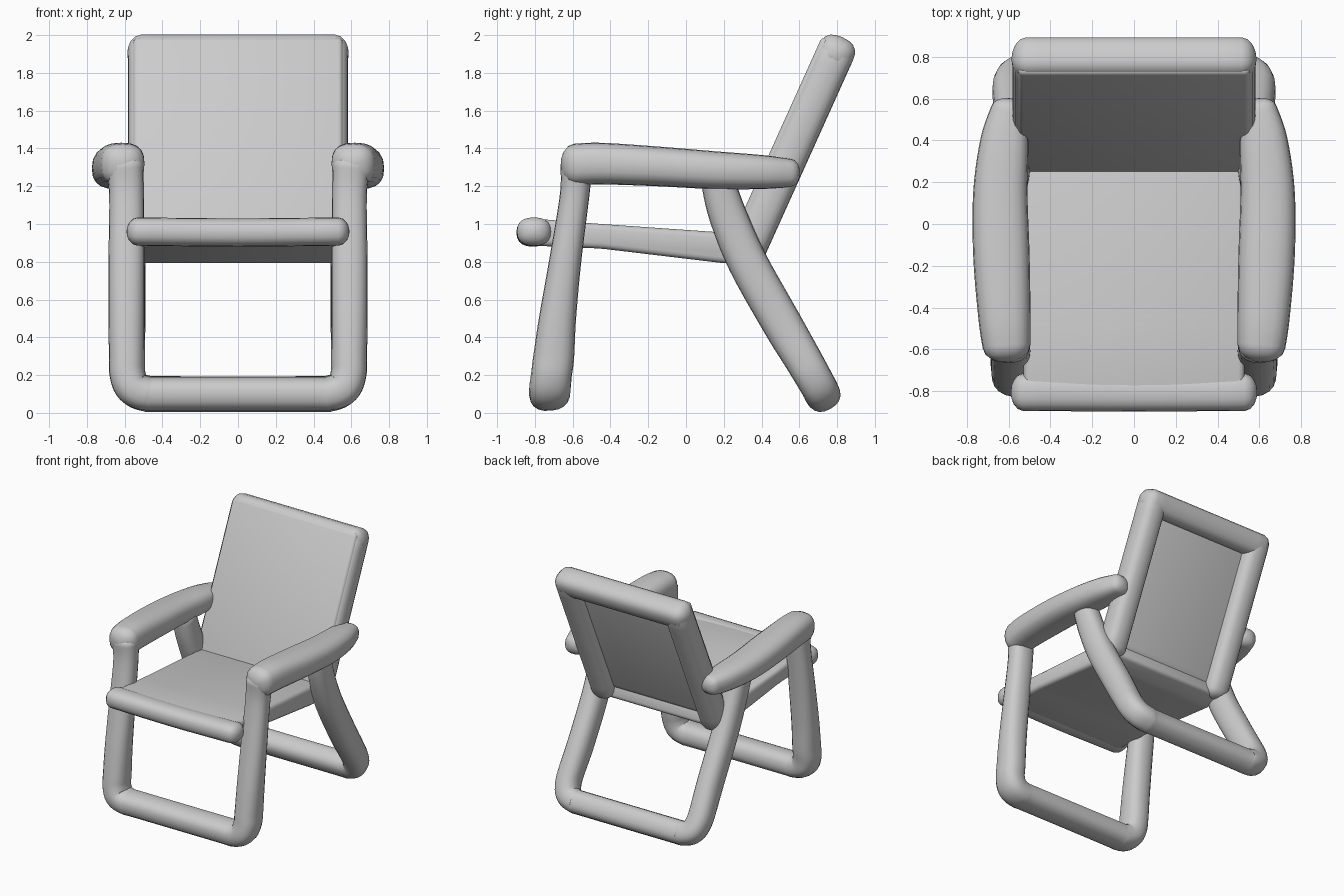
import bpy, bmesh, math
from mathutils import Vector

if "Cube" in bpy.data.objects:
    bpy.data.objects.remove(bpy.data.objects["Cube"])


def finish(bm, name, angle=50):
    bmesh.ops.recalc_face_normals(bm, faces=bm.faces[:])
    mesh = bpy.data.meshes.new(name)
    bm.to_mesh(mesh)
    bm.free()
    obj = bpy.data.objects.new(name, mesh)
    bpy.context.collection.objects.link(obj)
    bpy.ops.object.select_all(action='DESELECT')
    obj.select_set(True)
    bpy.context.view_layer.objects.active = obj
    bpy.ops.object.shade_smooth_by_angle(angle=math.radians(angle))
    return obj


def smooth_path(pts, steps=5):
    """Catmull-Rom samples through (x, y, z, w, h) points."""
    n, out = len(pts), []
    for i in range(n - 1):
        a, b, c, d = (pts[min(max(j, 0), n - 1)] for j in (i - 1, i, i + 1, i + 2))
        for s in range(steps):
            t = s / steps
            out.append([0.5 * (2 * q + (r - p) * t + (2 * p - 5 * q + 4 * r - u) * t * t
                               + (3 * q - p - 3 * r + u) * t ** 3)
                        for p, q, r, u in zip(a, b, c, d)])
    out.append(list(pts[-1]))
    return out


def sweep(name, pts, ref, power=2.4, sides=20, cap=0.6):
    """Rounded tube with domed ends; h is the half size along ref, w the one across it."""
    path = smooth_path(pts)
    pos = [Vector(p[:3]) for p in path]
    n, ref = len(path), Vector(ref).normalized()
    stations = []
    for i in range(n):
        t = (pos[min(i + 1, n - 1)] - pos[max(i - 1, 0)]).normalized()
        stations.append((pos[i], t, path[i][3], path[i][4]))

    def dome(st, sign):
        p, t, w, h = st
        ring = []
        for a in (25, 50, 70, 85):
            r = math.radians(a)
            off = t * sign * cap * min(w, h) * math.sin(r)
            ring.append((p + off, t, w * math.cos(r), h * math.cos(r)))
        return ring

    stations = dome(stations[0], -1)[::-1] + stations + dome(stations[-1], 1)
    bm = bmesh.new()
    rings = []
    for p, t, w, h in stations:
        side = t.cross(ref).normalized()
        up = side.cross(t).normalized()
        ring = []
        for k in range(sides):
            a = 2 * math.pi * k / sides
            c, s = math.cos(a), math.sin(a)
            cx = math.copysign(abs(c) ** (2 / power), c) * w
            cy = math.copysign(abs(s) ** (2 / power), s) * h
            ring.append(bm.verts.new(p + side * cx + up * cy))
        rings.append(ring)
    for r0, r1 in zip(rings, rings[1:]):
        for k in range(sides):
            j = (k + 1) % sides
            bm.faces.new((r0[k], r0[j], r1[j], r1[k]))
    bm.faces.new(rings[0])
    bm.faces.new(rings[-1])
    return finish(bm, name)


def slab(name, profile, half, bevel):
    """Side profile (y, z) extruded across x with softened edges."""
    bm = bmesh.new()
    face = bm.faces.new([bm.verts.new((-half, y, z)) for y, z in profile])
    ext = bmesh.ops.extrude_face_region(bm, geom=[face])
    bmesh.ops.translate(bm, vec=(2 * half, 0, 0),
                        verts=[v for v in ext['geom'] if isinstance(v, bmesh.types.BMVert)])
    bmesh.ops.recalc_face_normals(bm, faces=bm.faces[:])
    bmesh.ops.bevel(bm, geom=bm.edges[:], offset=bevel, segments=3, profile=0.5, affect='EDGES')
    return finish(bm, name)


def mirrored(half):
    """Right half of a U path -> whole path, right to left."""
    return half + [(-p[0],) + tuple(p[1:]) for p in reversed(half)]


# Front legs with floor bar
sweep("front_leg_frame", mirrored([
    (0.60, -0.58, 1.31, 0.10, 0.085), (0.59, -0.59, 1.15, 0.092, 0.078),
    (0.59, -0.64, 0.80, 0.096, 0.085), (0.59, -0.68, 0.50, 0.096, 0.098),
    (0.588, -0.70, 0.30, 0.095, 0.108), (0.585, -0.712, 0.205, 0.095, 0.108),
    (0.556, -0.72, 0.134, 0.094, 0.11), (0.485, -0.723, 0.103, 0.09, 0.108),
    (0.38, -0.723, 0.102, 0.089, 0.105)]), (0, 1, 0.1))

# Rear legs with floor bar
sweep("rear_leg_frame", mirrored([
    (0.60, 0.17, 1.22, 0.085, 0.09), (0.59, 0.22, 1.05, 0.085, 0.10),
    (0.58, 0.325, 0.80, 0.09, 0.105), (0.58, 0.51, 0.47, 0.09, 0.105),
    (0.587, 0.61, 0.30, 0.09, 0.10), (0.585, 0.665, 0.205, 0.09, 0.097),
    (0.556, 0.705, 0.134, 0.09, 0.095), (0.485, 0.72, 0.103, 0.09, 0.095),
    (0.38, 0.72, 0.10, 0.09, 0.09)]), (0, 0.87, 0.5))

# Armrests
for side, label in ((1, "right"), (-1, "left")):
    sweep("armrest_" + label, [
        (side * 0.61, -0.585, 1.315, 0.11, 0.115), (side * 0.62, -0.45, 1.32, 0.11, 0.125),
        (side * 0.635, -0.15, 1.305, 0.105, 0.135), (side * 0.64, 0.15, 1.285, 0.10, 0.13),
        (side * 0.62, 0.40, 1.275, 0.09, 0.115), (side * 0.60, 0.55, 1.27, 0.075, 0.085)],
        (1, 0, 0), power=2.6, cap=0.7)

# Tilted plane of the backrest
base = Vector((0, 0.33, 0.88))
up = Vector((0, 0.411, 0.912))
normal = Vector((0, -0.912, 0.411))
LENGTH = 1.12


def on_back(x, v):
    return (x, *(base + up * v).yz, 0.095, 0.10)


# Backrest frame: top bar and side rails
sweep("backrest_top_bar", [on_back(x, LENGTH) for x in (-0.515, 0, 0.515)],
      normal, power=2.6, cap=0.75)
for side, label in ((1, "right"), (-1, "left")):
    sweep("backrest_rail_" + label,
          [on_back(side * 0.488, v) for v in (0.0, LENGTH / 2, LENGTH)],
          normal, power=2.6, cap=0.75)

# Backrest panel, flush with the front of the frame and shallowly recessed behind
corners = [(-0.06, 0.101), (LENGTH + 0.055, 0.101), (LENGTH + 0.055, -0.01),
           (0.04, -0.01), (-0.06, 0.03)]
slab("backrest_panel", [(base + up * v + normal * d).yz for v, d in corners], 0.555, 0.025)

# Seat
slab("seat", [(-0.80, 1.028), (-0.45, 1.00), (0.34, 0.945), (0.37, 0.82), (0.22, 0.79),
              (-0.45, 0.87), (-0.80, 0.885)], 0.53, 0.03)

# Seat front bar
sweep("seat_front_bar", [(-0.53, -0.805, 0.96, 0.09, 0.075), (0.0, -0.81, 0.955, 0.088, 0.075),
                         (0.53, -0.805, 0.96, 0.09, 0.075)], (0, 0, 1), cap=0.8)
